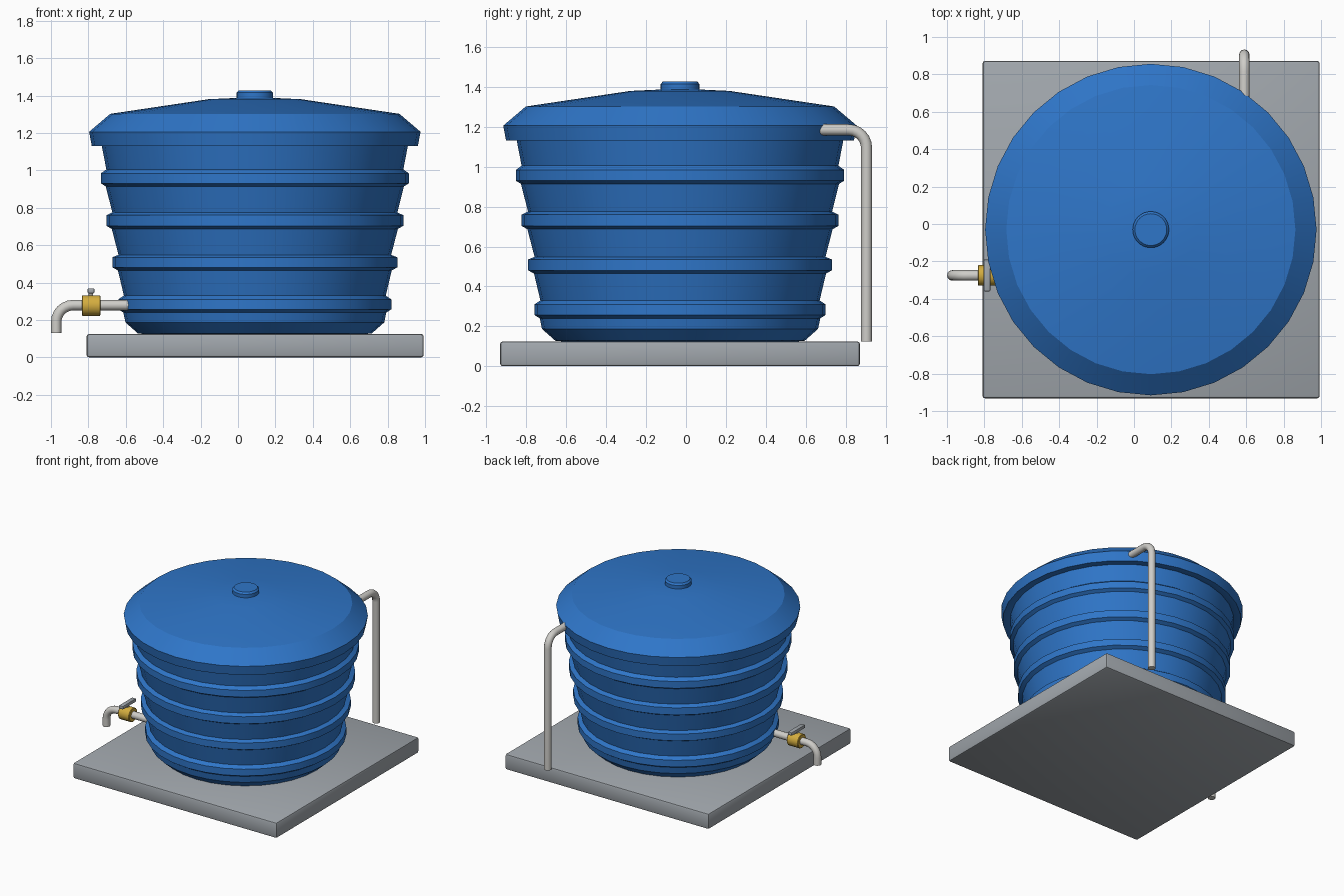
import bpy, bmesh, math
from mathutils import Vector

if "Cube" in bpy.data.objects:
    bpy.data.objects.remove(bpy.data.objects["Cube"])

CX, CY = 0.09, -0.03      # tank axis
SEG = 32


def material(name, rgb):
    m = bpy.data.materials.new(name)
    m.diffuse_color = (*rgb, 1)
    m.use_nodes = True
    m.node_tree.nodes["Principled BSDF"].inputs["Base Color"].default_value = m.diffuse_color
    return m


BLUE = material("blue plastic", (0.028, 0.18, 0.58))
GREY = material("concrete grey", (0.36, 0.39, 0.42))
PIPE = material("pale pipe", (0.62, 0.61, 0.58))
BRASS = material("brass yellow", (0.66, 0.42, 0.05))


def finish(name, bm, mat, smooth=None):
    bmesh.ops.recalc_face_normals(bm, faces=bm.faces)
    me = bpy.data.meshes.new(name)
    bm.to_mesh(me)
    bm.free()
    me.materials.append(mat)
    ob = bpy.data.objects.new(name, me)
    bpy.context.collection.objects.link(ob)
    if smooth:
        bpy.ops.object.select_all(action='DESELECT')
        bpy.context.view_layer.objects.active = ob
        ob.select_set(True)
        bpy.ops.object.shade_smooth_by_angle(angle=math.radians(smooth))
    return ob


def lathe(name, profile, mat, seg=SEG, smooth=25):
    """Closed solid of revolution from (radius, z) points, capped at both ends."""
    bm = bmesh.new()
    rings = [[bm.verts.new((r * math.cos(2 * math.pi * i / seg),
                            r * math.sin(2 * math.pi * i / seg), z))
              for i in range(seg)] for r, z in profile]
    for a, b in zip(rings, rings[1:]):
        for i in range(seg):
            j = (i + 1) % seg
            bm.faces.new((a[i], a[j], b[j], b[i]))
    bm.faces.new(rings[0])
    bm.faces.new(rings[-1])
    ob = finish(name, bm, mat, smooth)
    ob.location = (CX, CY, 0)
    return ob


def box(name, lo, hi, mat, bevel):
    bm = bmesh.new()
    bmesh.ops.create_cube(bm, size=1)
    lo, hi = Vector(lo), Vector(hi)
    for v in bm.verts:
        v.co = (lo + hi) / 2 + v.co * (hi - lo)
    bmesh.ops.bevel(bm, geom=bm.edges[:], offset=bevel, segments=2,
                    profile=0.5, affect='EDGES')
    return finish(name, bm, mat, 35)


def elbow_pipe(name, start, corner, end, mat, radius=0.028, bend=0.09, sides=12):
    """Round pipe with one right-angle bend, swept as rings."""
    s, c, e = Vector(start), Vector(corner), Vector(end)
    d1, d2 = (c - s).normalized(), (e - c).normalized()
    side = d1.cross(d2)
    centre = c - d1 * bend + d2 * bend
    path = [(s, d1)]
    for k in range(7):
        a = math.pi / 2 * k / 6
        path.append((centre - d2 * bend * math.cos(a) + d1 * bend * math.sin(a),
                     d1 * math.cos(a) + d2 * math.sin(a)))
    path.append((e, d2))
    bm = bmesh.new()
    rings = []
    for p, t in path:
        n = t.cross(side)
        rings.append([bm.verts.new(p + radius * (side * math.cos(2 * math.pi * i / sides)
                                                 + n * math.sin(2 * math.pi * i / sides)))
                      for i in range(sides)])
    for a, b in zip(rings, rings[1:]):
        for i in range(sides):
            j = (i + 1) % sides
            bm.faces.new((a[i], a[j], b[j], b[i]))
    bm.faces.new(rings[0])
    bm.faces.new(rings[-1])
    return finish(name, bm, mat, 40)


# Concrete slab
box("base_slab", (-0.81, -0.932, 0), (0.993, 0.872, 0.125), GREY, 0.014)

# Ribbed tank body: base curve, then four ribs on a widening wall
profile = [(0.54, 0.12), (0.625, 0.128), (0.692, 0.187)]
ribs = [(0.24, 0.257, 0.31, 0.33, 0.703, 0.73), (0.465, 0.481, 0.535, 0.548, 0.732, 0.762),
        (0.687, 0.703, 0.76, 0.775, 0.765, 0.794), (0.914, 0.93, 0.984, 1.005, 0.797, 0.823)]
for z0, z1, z2, z3, inner, outer in ribs:
    profile += [(inner, z0), (outer, z1), (outer, z2), (inner - 0.003, z3)]
profile += [(0.822, 1.15)]
lathe("tank_body", profile, BLUE)

# Lid with sloping shoulder and hanging rim
lathe("tank_lid", [(0.80, 1.14), (0.82, 1.131), (0.872, 1.131), (0.886, 1.206),
                   (0.773, 1.302), (0.249, 1.38), (0.08, 1.388)], BLUE)
lathe("lid_knob", [(0.097, 1.37), (0.097, 1.415), (0.085, 1.428)], BLUE, smooth=30)

# Inlet pipe at the back, outlet pipe at the left
elbow_pipe("inlet_pipe", (0.59, 0.905, 0.125), (0.59, 0.905, 1.185), (0.59, 0.55, 1.185), PIPE)
elbow_pipe("outlet_pipe", (-0.55, -0.275, 0.279), (-0.972, -0.275, 0.279),
           (-0.972, -0.275, 0.13), PIPE)

# Brass valve lying along the outlet pipe
valve = lathe("valve_body", [(0.05, -0.05), (0.055, -0.046), (0.055, 0.046), (0.05, 0.05)],
              BRASS, seg=16, smooth=30)
valve.location = (-0.785, -0.275, 0.277)
valve.rotation_euler = (0, math.pi / 2, 0)

# Valve stem and lever
stem = lathe("valve_stem", [(0.012, 0.31), (0.012, 0.35)], PIPE, seg=12, smooth=30)
stem.location = (-0.786, -0.275, 0)
box("valve_lever", (-0.804, -0.36, 0.342), (-0.768, -0.19, 0.369), GREY, 0.006)
